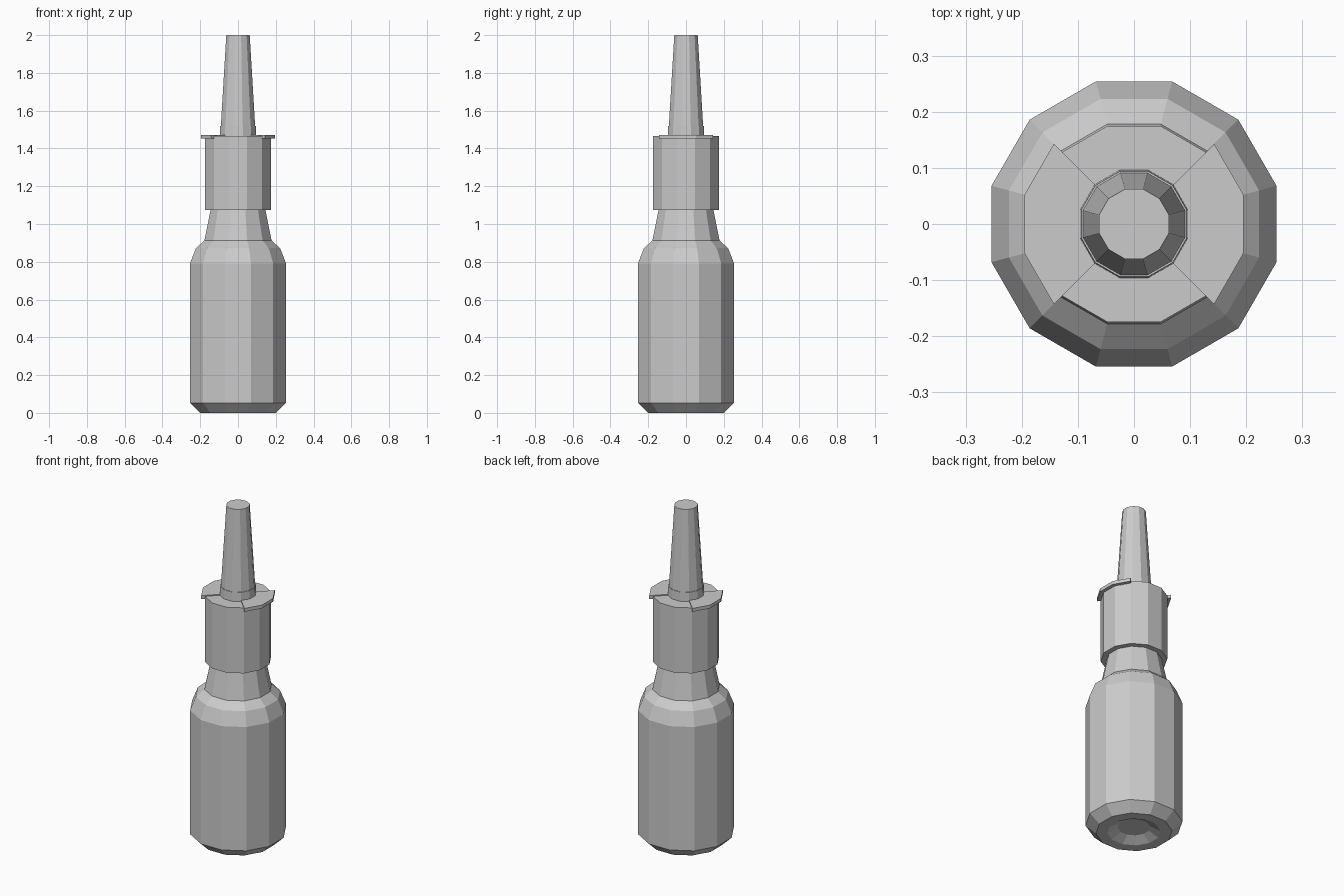
import bpy, bmesh
from math import cos, sin, pi, radians

cube = bpy.data.objects.get("Cube")
if cube:
    bpy.data.objects.remove(cube, do_unlink=True)

SIDES = 12

grey = bpy.data.materials.new("plain grey")
grey.use_nodes = True
grey.diffuse_color = (0.6, 0.6, 0.6, 1)
grey.node_tree.nodes["Principled BSDF"].inputs["Base Color"].default_value = (0.6, 0.6, 0.6, 1)


def finish(name, bm):
    bmesh.ops.recalc_face_normals(bm, faces=bm.faces[:])
    mesh = bpy.data.meshes.new(name)
    bm.to_mesh(mesh)
    bm.free()
    mesh.materials.append(grey)
    obj = bpy.data.objects.new(name, mesh)
    bpy.context.collection.objects.link(obj)
    return obj


def ring(bm, flat, z):
    """Twelve-sided ring; flat is the distance from the axis to a side."""
    r = flat / cos(pi / SIDES)
    angles = [2 * pi * (i + 0.5) / SIDES for i in range(SIDES)]
    return [bm.verts.new((r * cos(a), r * sin(a), z)) for a in angles]


def lathe(name, profile):
    bm = bmesh.new()
    rings = [ring(bm, flat, z) for flat, z in profile]
    for low, high in zip(rings, rings[1:]):
        for i in range(SIDES):
            j = (i + 1) % SIDES
            bm.faces.new((low[i], low[j], high[j], high[i]))
    bm.faces.new(rings[0][::-1])
    bm.faces.new(rings[-1])
    return finish(name, bm)


def flange_tab(name, side):
    """Quarter-circle plate overhanging the cap on one side."""
    bm = bmesh.new()
    angles = [radians(a) for a in (-45, -15, 15, 45)]
    outline = [(r * cos(a), r * sin(a))
               for r, order in ((0.202, angles), (0.095, angles[::-1]))
               for a in order]
    face = bm.faces.new([bm.verts.new((side * x, side * y, 1.452)) for x, y in outline])
    top = bmesh.ops.extrude_face_region(bm, geom=[face])["geom"]
    bmesh.ops.translate(bm, vec=(0, 0, 0.02),
                        verts=[v for v in top if isinstance(v, bmesh.types.BMVert)])
    return finish(name, bm)


# Bottle with a dished base, chamfered foot, rounded shoulder and tapered neck
lathe("bottle", [(0.085, 0.03), (0.14, 0.0), (0.2, 0.0), (0.254, 0.053),
                 (0.254, 0.792), (0.223, 0.872), (0.178, 0.912), (0.142, 1.09)])

# Cap
lathe("cap", [(0.175, 1.075), (0.175, 1.466)])

# Finger tabs on the left and right
flange_tab("left_tab", 1)
flange_tab("right_tab", -1)

# Collar and tapered nozzle
lathe("nozzle_collar", [(0.096, 1.46), (0.094, 1.52)])
lathe("nozzle", [(0.091, 1.515), (0.062, 2.0)])
